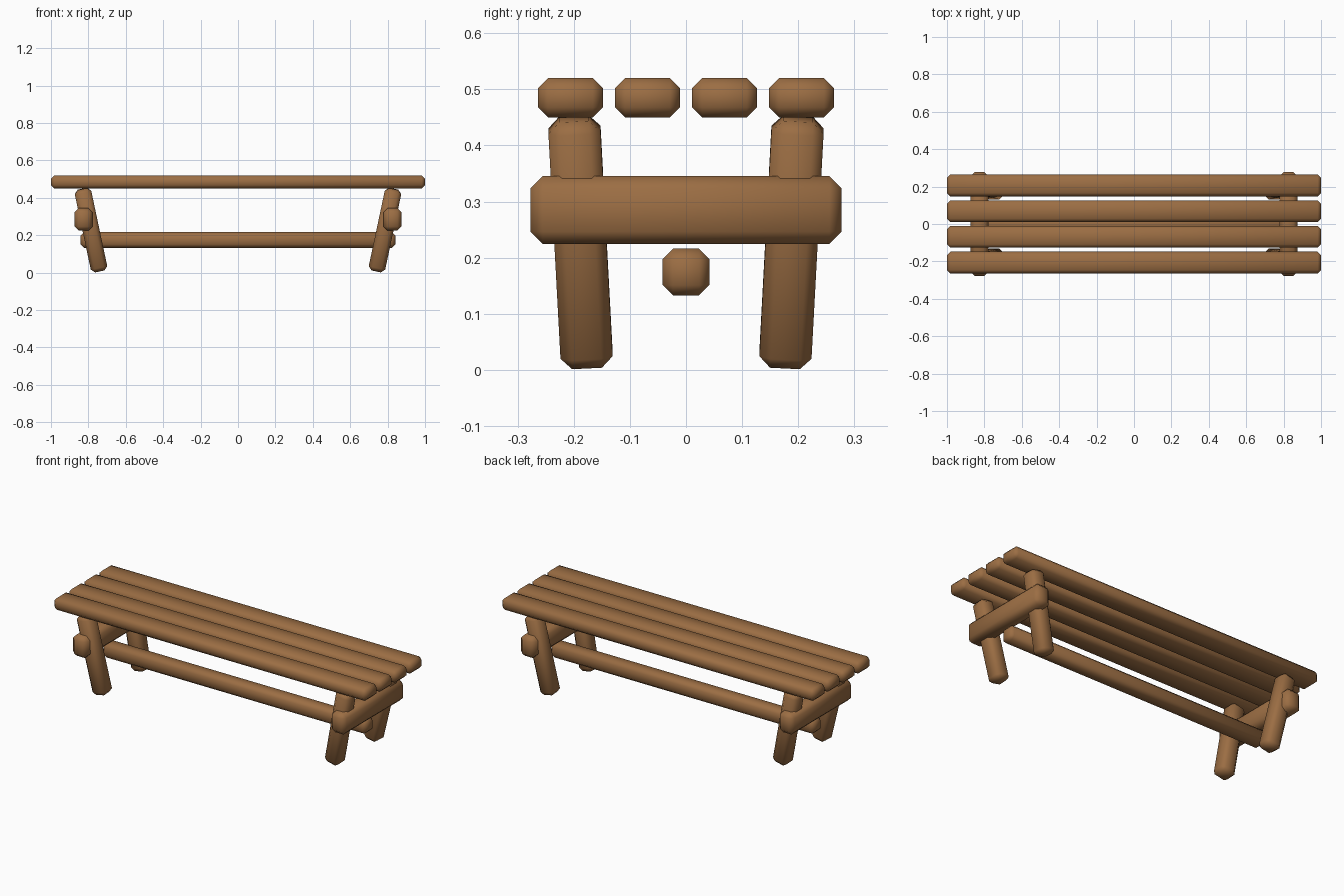
import bpy
from math import radians

if "Cube" in bpy.data.objects:
    bpy.data.objects.remove(bpy.data.objects["Cube"])

wood = bpy.data.materials.new("brown wood")
wood.diffuse_color = (0.33, 0.155, 0.057, 1)
wood.use_nodes = True
wood.node_tree.nodes["Principled BSDF"].inputs["Base Color"].default_value = wood.diffuse_color


def timber(name, size, loc, rot=(0, 0, 0), chamfer=0.02):
    """Chamfered, smooth-shaded wooden beam."""
    bpy.ops.mesh.primitive_cube_add(size=1, location=loc, rotation=rot)
    ob = bpy.context.object
    ob.name = name
    ob.scale = size
    bpy.ops.object.transform_apply(location=False, rotation=False, scale=True)
    bev = ob.modifiers.new("chamfer", 'BEVEL')
    bev.width = chamfer
    bev.segments = 1
    ob.data.materials.append(wood)
    bpy.ops.object.shade_smooth()
    return ob


# Four seat planks
for i in range(4):
    timber(f"seat_plank_{i + 1}", (2.0, 0.116, 0.07),
           (0, -0.206 + i * 0.1373, 0.485), chamfer=0.018)

# Long stretcher between the leg frames
timber("stretcher", (1.684, 0.083, 0.083), (0, 0, 0.1745), chamfer=0.018)

for sx, side in ((-1, "left"), (1, "right")):
    # Cross beam joining each pair of legs
    timber(f"{side}_cross_beam", (0.096, 0.555, 0.121),
           (sx * 0.826, 0, 0.285), chamfer=0.022)
    # Legs splayed inward toward the floor
    for sy, end in ((-1, "front"), (1, "back")):
        timber(f"{side}_{end}_leg", (0.09, 0.093, 0.45),
               (sx * 0.786, sy * 0.188, 0.2275),
               (radians(-3 * sy), radians(12 * sx), 0))
